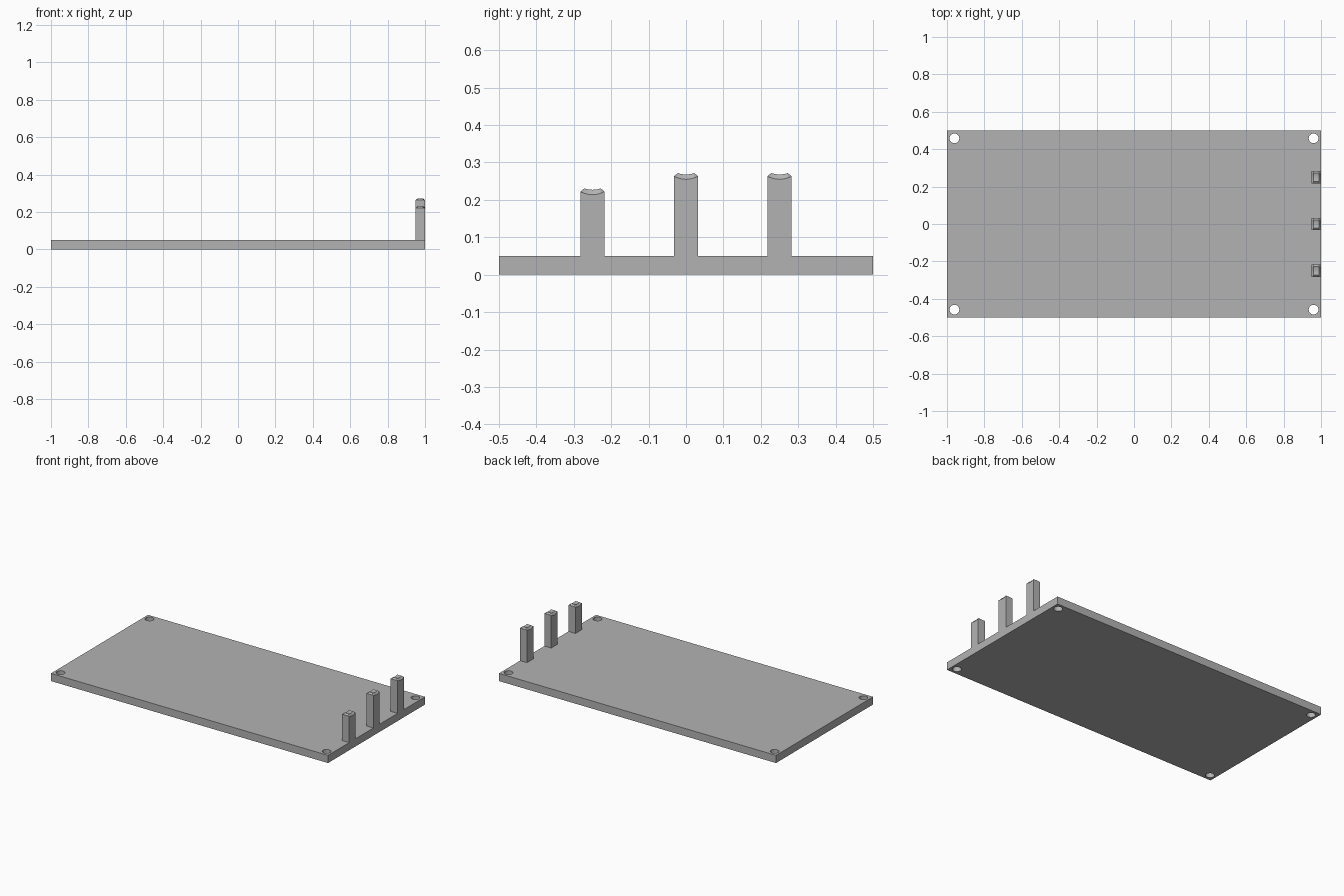
import bpy, bmesh, math

cube = bpy.data.objects.get("Cube")
if cube:
    bpy.data.objects.remove(cube, do_unlink=True)

grey = bpy.data.materials.new("plain grey")
grey.use_nodes = True
grey.diffuse_color = (0.45, 0.45, 0.45, 1)
grey.node_tree.nodes["Principled BSDF"].inputs["Base Color"].default_value = grey.diffuse_color


def finish(name, bm):
    bmesh.ops.recalc_face_normals(bm, faces=bm.faces)
    mesh = bpy.data.meshes.new(name)
    bm.to_mesh(mesh)
    bm.free()
    mesh.materials.append(grey)
    obj = bpy.data.objects.new(name, mesh)
    bpy.context.collection.objects.link(obj)
    return obj


def box(name, size, centre):
    bm = bmesh.new()
    bmesh.ops.create_cube(bm, size=1)
    bmesh.ops.scale(bm, vec=size, verts=bm.verts)
    bmesh.ops.translate(bm, vec=centre, verts=bm.verts)
    return finish(name, bm)


# Base plate with a through hole near each corner
THICK = 0.05
plate = box("base_plate", (2, 1, THICK), (0, 0, THICK / 2))
bm = bmesh.new()
for sx in (-1, 1):
    for sy in (-1, 1):
        ring = bmesh.ops.create_cone(bm, cap_ends=True, segments=32, radius1=0.026,
                                     radius2=0.026, depth=0.2)
        bmesh.ops.translate(bm, vec=(sx * 0.96, sy * 0.458, 0), verts=ring["verts"])
drill = finish("hole_cutter", bm)
drill.hide_render = True
drill.hide_viewport = True
cut = plate.modifiers.new("corner_holes", 'BOOLEAN')
cut.object = drill
cut.solver = 'EXACT'


# Square post whose top is a raised, bevelled pad sagging in the middle
def post(name, y, height):
    half_x, half_y, pad_x, pad_y = 0.025, 0.0325, 0.015, 0.022
    sag, raise_by, steps = 0.008, 0.009, 8
    rows = [-half_y] + [pad_y * (2 * i / steps - 1) for i in range(steps + 1)] + [half_y]
    cols = [-half_x, -pad_x, pad_x, half_x]
    bm = bmesh.new()
    grid = []
    for v in rows:
        row = []
        for u in cols:
            inside = abs(u) < half_x and abs(v) < half_y
            z = height - sag * (1 - (v / half_y) ** 2) + (raise_by + 0.004) * inside
            row.append(bm.verts.new((0.975 + u, y + v, z)))
        grid.append(row)
    for a, b in zip(grid, grid[1:]):
        for i in range(len(cols) - 1):
            bm.faces.new((a[i], a[i + 1], b[i + 1], b[i]))
    # Pull the rim down into the plate to form the walls
    rim = [e for e in bm.edges if e.is_boundary]
    wall = bmesh.ops.extrude_edge_only(bm, edges=rim)["geom"]
    for vert in wall:
        if isinstance(vert, bmesh.types.BMVert):
            vert.co.z = THICK - 0.001
    bmesh.ops.holes_fill(bm, edges=[e for e in bm.edges if e.is_boundary], sides=0)
    return finish(name, bm)


post("front_post", -0.25, 0.222)
post("middle_post", 0, 0.263)
post("back_post", 0.25, 0.263)
